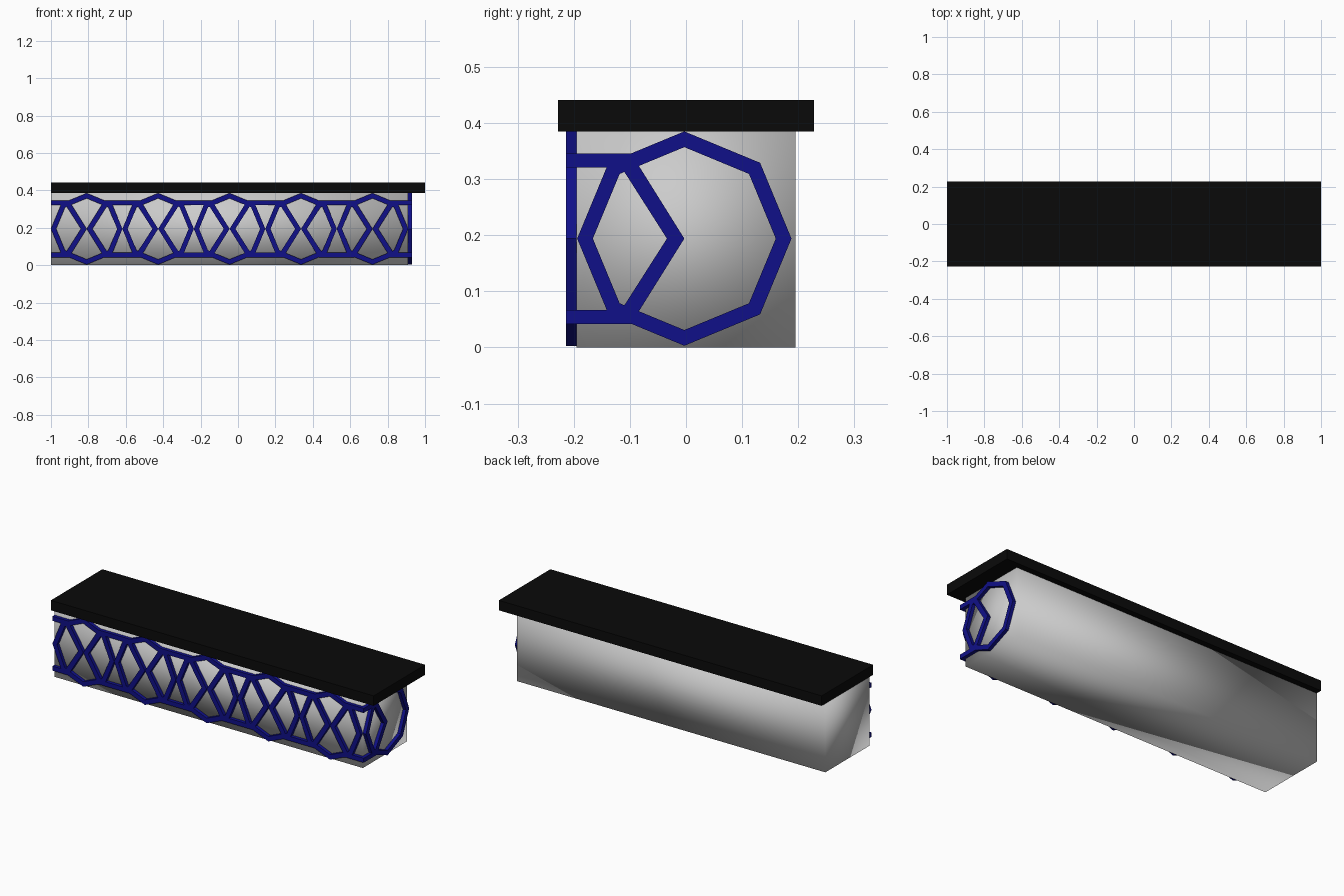
import bpy
import bmesh
from math import cos, sin, pi
from mathutils import Vector

if "Cube" in bpy.data.objects:
    bpy.data.objects.remove(bpy.data.objects["Cube"])

STEP, RAD, MID_Z = 0.382, 0.191, 0.194
LEFT, RIGHT, FRONT = -1.0, 0.91, -0.195
DEPTH = 0.019


def material(name, rgb):
    mat = bpy.data.materials.new(name)
    mat.diffuse_color = (*rgb, 1)
    mat.use_nodes = True
    mat.node_tree.nodes["Principled BSDF"].inputs["Base Color"].default_value = mat.diffuse_color
    return mat


def finish(name, bm, mat=None, smooth=False):
    bmesh.ops.recalc_face_normals(bm, faces=bm.faces)
    mesh = bpy.data.meshes.new(name)
    bm.to_mesh(mesh)
    bm.free()
    for p in mesh.polygons:
        p.use_smooth = smooth
    if mat:
        mesh.materials.append(mat)
    obj = bpy.data.objects.new(name, mesh)
    bpy.context.collection.objects.link(obj)
    return obj


def box(name, lo, hi, mat=None, smooth=False):
    bm = bmesh.new()
    bmesh.ops.create_cube(bm, size=1)
    for v in bm.verts:
        v.co = [lo[i] + (v.co[i] + 0.5) * (hi[i] - lo[i]) for i in range(3)]
    return finish(name, bm, mat, smooth)


def strip(bm, outer, inner, place, closed):
    """Flat bar between two outlines, thickened outward."""
    rows = [[bm.verts.new(place(*p, d)) for p, d in
             ((o, 0), (i, 0), (i, DEPTH), (o, DEPTH))] for o, i in zip(outer, inner)]
    n = len(rows)
    for k in range(n if closed else n - 1):
        a, b = rows[k], rows[(k + 1) % n]
        for j in range(4):
            bm.faces.new((a[j], a[(j + 1) % 4], b[(j + 1) % 4], b[j]))
    if not closed:
        bm.faces.new(rows[0])
        bm.faces.new(rows[-1][::-1])


def octagon(bm, cu, place):
    ring = [[(cu + r * cos(k * pi / 4), MID_Z + r * sin(k * pi / 4)) for k in range(8)]
            for r in (RAD, 0.163)]
    strip(bm, *ring, place, True)


def hexagon(bm, cu, place, side=0, tail=0.0):
    """side 0 = whole hexagon, +1 / -1 = only the half on that side."""
    def outline(w, s, h):
        if side:
            pts = [(-tail, h), (s, h), (w, 0), (s, -h), (-tail, -h)]
            return [(cu + side * u, MID_Z + z) for u, z in pts]
        pts = [(s, h), (w, 0), (s, -h), (-s, -h), (-w, 0), (-s, h)]
        return [(cu + u, MID_Z + z) for u, z in pts]
    strip(bm, outline(RAD, 0.096, 0.152), outline(0.160, 0.079, 0.127), place, side == 0)


def on_front(u, z, d):
    return Vector((u, FRONT - d, z))


def on_side(u, z, d):
    return Vector((RIGHT + d, u, z))


blue = material("blue", (0.005, 0.005, 0.25))
black = material("black", (0.003, 0.003, 0.003))

# counter body and top slab
box("counter_body", (LEFT, FRONT, 0), (RIGHT, 0.195, 0.385), smooth=True)
box("counter_top", (-1, -0.228, 0.385), (1, 0.228, 0.441), black)

# front lattice: touching octagons with hexagons over each joint
bm = bmesh.new()
for i in range(5):
    octagon(bm, LEFT + STEP * (i + 0.5), on_front)
for i in range(1, 5):
    hexagon(bm, LEFT + STEP * i, on_front)
hexagon(bm, LEFT, on_front, 1)
hexagon(bm, RIGHT, on_front, -1)
finish("front_lattice", bm, blue)

# end lattice: one octagon and the half hexagon wrapping round the corner
bm = bmesh.new()
octagon(bm, -0.003, on_side)
hexagon(bm, -0.194, on_side, 1, 0.02)
finish("end_lattice", bm, blue)
